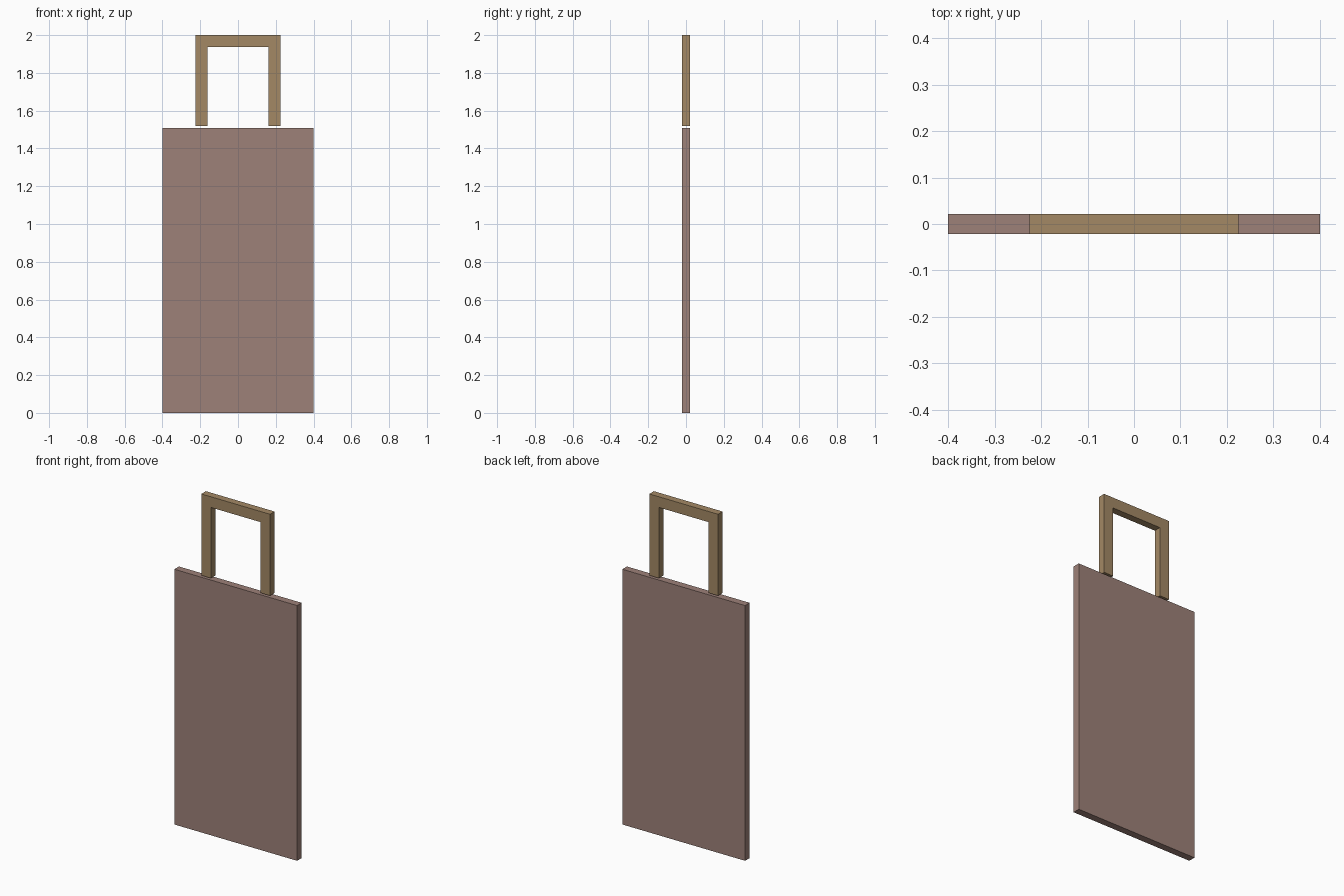
import bpy
import bmesh

if "Cube" in bpy.data.objects:
    bpy.data.objects.remove(bpy.data.objects["Cube"])

HALF_DEPTH = 0.0213


def extruded_part(name, outline, color):
    """Extrude an (x, z) outline through the depth of the bag."""
    bm = bmesh.new()
    face = bm.faces.new([bm.verts.new((x, -HALF_DEPTH, z)) for x, z in outline])
    result = bmesh.ops.extrude_face_region(bm, geom=[face])
    moved = [g for g in result["geom"] if isinstance(g, bmesh.types.BMVert)]
    bmesh.ops.translate(bm, verts=moved, vec=(0, 2 * HALF_DEPTH, 0))
    bmesh.ops.recalc_face_normals(bm, faces=bm.faces)
    mesh = bpy.data.meshes.new(name)
    bm.to_mesh(mesh)
    bm.free()
    mat = bpy.data.materials.new(name + "_material")
    mat.diffuse_color = color
    mat.use_nodes = True
    mat.node_tree.nodes["Principled BSDF"].inputs["Base Color"].default_value = mat.diffuse_color
    mesh.materials.append(mat)
    obj = bpy.data.objects.new(name, mesh)
    bpy.context.collection.objects.link(obj)
    return obj


def mirrored(half):
    """Complete a symmetric outline from its right half."""
    return half + [(-x, z) for x, z in reversed(half)]


# Flat rectangular bag body
extruded_part("bag_body", mirrored([(0.401, 0.0), (0.401, 1.508)]),
              (0.34, 0.22, 0.19, 1))

# Square arch handle, floating just above the body
extruded_part("handle",
              mirrored([(0.162, 1.937), (0.162, 1.519), (0.225, 1.519), (0.225, 2.0)]),
              (0.37, 0.25, 0.13, 1))
